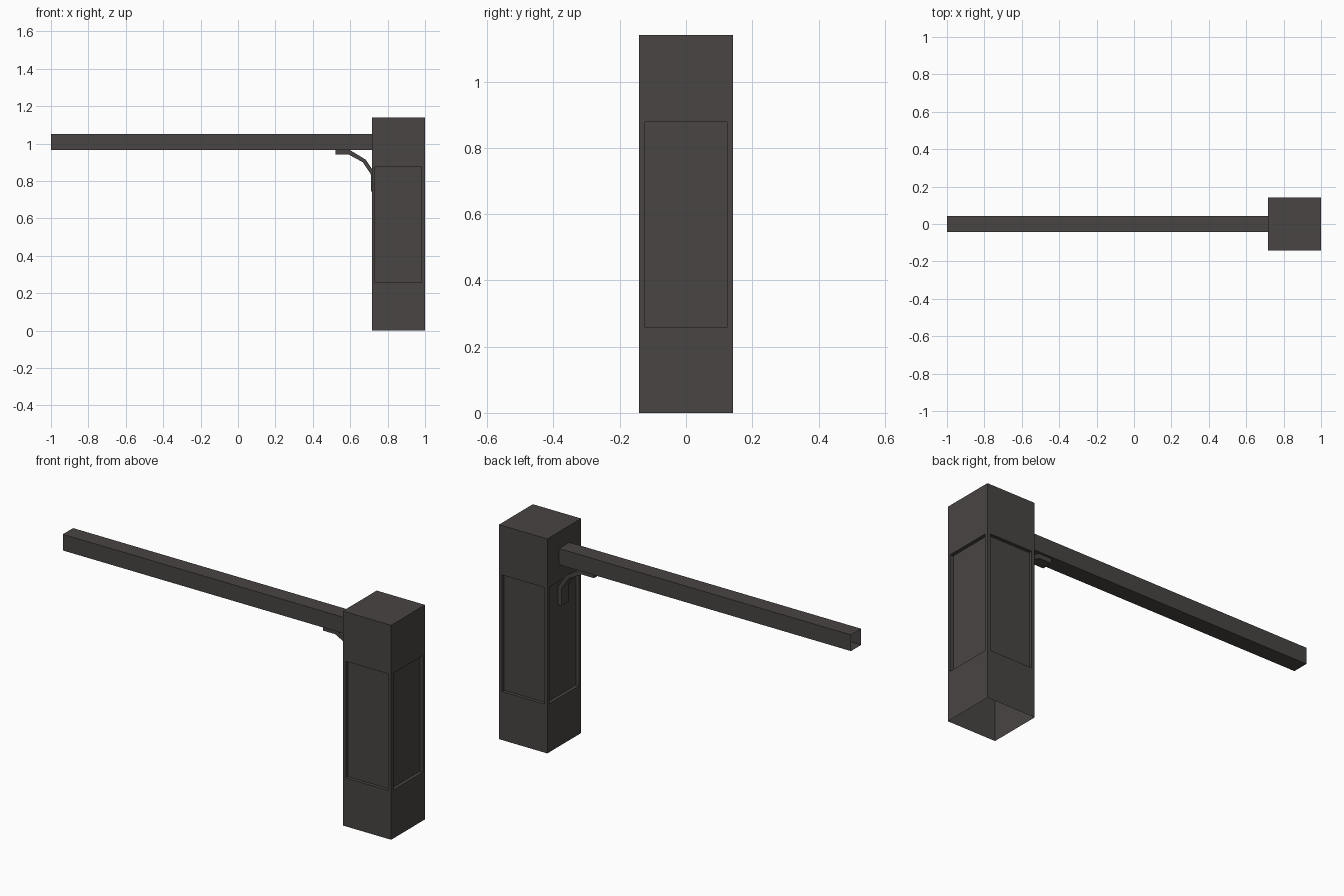
import bpy, bmesh
from mathutils import Vector

if "Cube" in bpy.data.objects:
    bpy.data.objects.remove(bpy.data.objects["Cube"])

mat = bpy.data.materials.new("dark warm grey")
mat.diffuse_color = (0.066, 0.058, 0.056, 1)
mat.use_nodes = True
mat.node_tree.nodes["Principled BSDF"].inputs["Base Color"].default_value = mat.diffuse_color


def finish(bm, name):
    mesh = bpy.data.meshes.new(name)
    bm.to_mesh(mesh)
    bm.free()
    mesh.materials.append(mat)
    obj = bpy.data.objects.new(name, mesh)
    bpy.context.collection.objects.link(obj)
    return obj


def tube(bm, rings):
    """Join equal-sized point rings with quads; returns rings and face bands."""
    rows = [[bm.verts.new(p) for p in ring] for ring in rings]
    bands = []
    for a, b in zip(rows, rows[1:]):
        n = len(a)
        bands.append([bm.faces.new((a[i], a[(i + 1) % n], b[(i + 1) % n], b[i]))
                      for i in range(n)])
    return rows, bands


# Hollow post, open underneath, with a recessed panel on each side
HALF, CX, RIM, DEPTH = 0.142, 0.858, 0.025, 0.018
square = [(-1, -1), (1, -1), (1, 1), (-1, 1)]
bm = bmesh.new()
rows, bands = tube(bm, [[(CX + HALF * x, HALF * y, z) for x, y in square]
                        for z in (0, 0.265 - RIM, 0.87 + RIM, 1.14)])
bm.faces.new(rows[-1])
bm.normal_update()
panels = bands[1]
bmesh.ops.inset_individual(bm, faces=panels, thickness=RIM, depth=0)
bm.normal_update()
for f in bmesh.ops.extrude_discrete_faces(bm, faces=panels)["faces"]:
    f.normal_update()
    bmesh.ops.translate(bm, verts=f.verts, vec=Vector(f.normal) * -DEPTH)
finish(bm, "post")

# Hollow square beam with open ends
bm = bmesh.new()
tube(bm, [[(x, 0.043 * y, 1.008 + 0.043 * z) for y, z in square]
          for x in (-1.0, 0.716)])
bm.normal_update()
finish(bm, "beam")

# Bent strap bracket under the beam, landing in the post's inner panel
lower = [(0.52, 0.941), (0.592, 0.941), (0.668, 0.9), (0.711, 0.834), (0.711, 0.743)]
upper = [(0.52, 0.965), (0.599, 0.965), (0.683, 0.914), (0.733, 0.840), (0.733, 0.743)]
W = 0.03
bm = bmesh.new()
rows, _ = tube(bm, [[(a[0], -W, a[1]), (a[0], W, a[1]), (b[0], W, b[1]), (b[0], -W, b[1])]
                    for a, b in zip(lower, upper)])
bm.faces.new(rows[0])
bm.faces.new(rows[-1])
bmesh.ops.recalc_face_normals(bm, faces=bm.faces)
finish(bm, "bracket")
